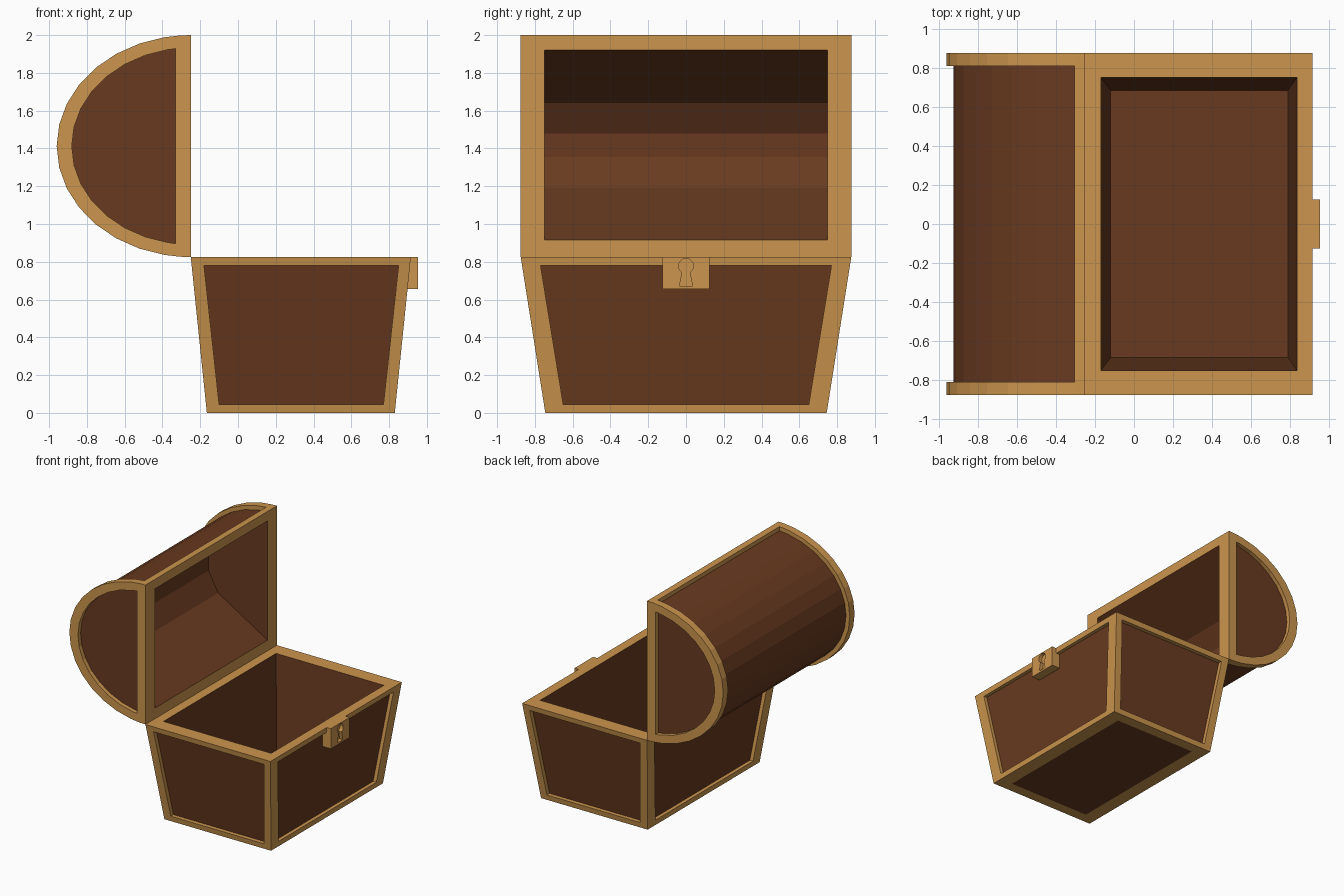
import bpy, bmesh, math
from mathutils import Vector

if "Cube" in bpy.data.objects:
    bpy.data.objects.remove(bpy.data.objects["Cube"])

GOLD, WOOD = 0, 1
mats = []
for name, col in (("gold_trim", (0.6, 0.3, 0.075, 1)), ("brown_wood", (0.14, 0.042, 0.014, 1))):
    m = bpy.data.materials.new(name)
    m.diffuse_color = col
    m.use_nodes = True
    m.node_tree.nodes["Principled BSDF"].inputs["Base Color"].default_value = m.diffuse_color
    mats.append(m)


class Builder:
    """Collects coloured faces, then welds them into one object."""
    def __init__(self):
        self.bm = bmesh.new()

    def face(self, pts, mat):
        f = self.bm.faces.new([self.bm.verts.new(p) for p in pts])
        f.material_index = mat

    def strip(self, a, b, mat, closed=False):
        n = len(a)
        for i in range(n if closed else n - 1):
            j = (i + 1) % n
            self.face([a[i], a[j], b[j], b[i]], mat)

    def framed(self, outer, inner, offset):
        """Gold frame with a recessed wooden panel."""
        off = Vector(offset)
        deep = [Vector(p) + off for p in inner]
        self.strip(outer, inner, GOLD, True)
        if off.length:
            self.strip(inner, deep, GOLD, True)
        self.face(deep, WOOD)

    def finish(self, name):
        bm = self.bm
        bmesh.ops.remove_doubles(bm, verts=bm.verts, dist=1e-4)
        bmesh.ops.recalc_face_normals(bm, faces=bm.faces)
        me = bpy.data.meshes.new(name)
        bm.to_mesh(me)
        bm.free()
        for m in mats:
            me.materials.append(m)
        ob = bpy.data.objects.new(name, me)
        bpy.context.collection.objects.link(ob)
        return ob


def rect(x0, x1, y, z):
    return [Vector(p) for p in ((x0, -y, z), (x1, -y, z), (x1, y, z), (x0, y, z))]


# Tapered chest body
H, REC = 0.825, 0.035
b = Builder()
bot, top = rect(-0.165, 0.83, 0.745, 0), rect(-0.25, 0.915, 0.875, H)
z0, z1 = 0.045, 0.78
for s in (-1, 1):
    # end panels
    yy = lambda z: s * (0.745 + 0.13 * z / H)
    k = (0, 1) if s < 0 else (3, 2)
    b.framed([bot[k[0]], bot[k[1]], top[k[1]], top[k[0]]],
             [(-0.10, yy(z0), z0), (0.77, yy(z0), z0), (0.85, yy(z1), z1), (-0.18, yy(z1), z1)],
             (0, -s * REC, 0))
    # front and back panels
    xx = lambda z: 0.3325 + s * (0.4975 + 0.085 * z / H)
    k = (0, 3) if s < 0 else (1, 2)
    b.framed([bot[k[0]], bot[k[1]], top[k[1]], top[k[0]]],
             [(xx(z0), -0.65, z0), (xx(z0), 0.65, z0), (xx(z1), 0.77, z1), (xx(z1), -0.77, z1)],
             (-s * 0.03, 0, 0))
# underside, rim and interior
b.framed(bot, rect(-0.05, 0.715, 0.655, 0), (0, 0, 0))
mouth, floor = rect(-0.17, 0.835, 0.75, H), rect(-0.12, 0.79, 0.685, 0.05)
b.strip(top, mouth, GOLD, True)
b.strip(mouth, floor, WOOD, True)
b.face(floor, WOOD)
b.finish("chest_body")

# Barrel lid, standing open
XF, ZC, YO, YB = -0.25, 1.4125, 0.875, 0.81
edge = math.asin(0.055 / 0.71)
angles = [0, edge] + [math.pi * i / 16 for i in range(1, 16)] + [math.pi - edge, math.pi]


def arc(rx, rz, xmax=XF):
    """Half ellipse in x and z, cut off at xmax."""
    m = math.asin((XF - xmax) / rx)
    lim = [min(max(a, m), math.pi - m) for a in angles]
    return [(XF - rx * math.sin(a), ZC + rz * math.cos(a)) for a in lim]


def at(prof, y):
    return [Vector((x, y, z)) for x, z in prof]


outer, barrel = arc(0.71, 0.5875), arc(0.675, 0.5525, -0.305)[1:-1]
dee = arc(0.63, 0.52, -0.33)
cavity = [(XF, 1.92), (-0.71, 1.64), (-0.80, 1.48), (-0.80, 1.355), (-0.71, 1.19), (XF, 0.915)]
lid = Builder()
for s in (-1, 1):
    lid.framed(at(outer, s * YO), at(dee, s * YO), (0, -s * REC, 0))
    lid.strip(at(outer, s * YO), at(outer, s * YB), GOLD)
    lid.strip(at(outer[1:-1], s * YB), at(barrel, s * YB), GOLD)
    lid.face(at(cavity, s * 0.75), WOOD)
# edge strips, barrel surface and cavity
for o, w in ((outer[:2], barrel[0]), (outer[:-3:-1], barrel[-1])):
    line = [o[0], o[1], w]
    lid.strip(at(line, -YB), at(line, YB), GOLD)
lid.strip(at(barrel, -YB), at(barrel, YB), WOOD)
lid.strip(at(cavity, -0.75), at(cavity, 0.75), WOOD)
# rim around the opening
rim = [Vector((XF, y, z)) for y, z in
       ((-YO, 0.825), (-YB, 0.825), (YB, 0.825), (YO, 0.825), (YO, 2.0), (YB, 2.0), (-YB, 2.0), (-YO, 2.0))]
hole = [Vector((XF, y, z)) for y, z in ((-0.75, 0.915), (0.75, 0.915), (0.75, 1.92), (-0.75, 1.92))]
lid.strip(rim, [hole[i] for i in (0, 0, 1, 1, 2, 2, 3, 3)], GOLD, True)
lid.finish("lid")


# Lock plate with a keyhole recess
def prism(name, outline, x0, x1):
    p = Builder()
    a, c = ([Vector((x, y, z)) for y, z in outline] for x in (x0, x1))
    p.strip(a, c, GOLD, True)
    p.face(a, GOLD)
    p.face(c, GOLD)
    return p.finish(name)


lock = prism("lock_plate", [(-0.125, 0.655), (0.125, 0.655), (0.125, H), (-0.125, H)], 0.875, 0.953)
ring = [math.radians(-60 + 300 * i / 10) for i in range(11)]
key = [(0.04 * math.cos(a), 0.778 + 0.04 * math.sin(a)) for a in ring]
cutter = prism("keyhole_cutter", key + [(-0.035, 0.672), (0.035, 0.672)], 0.923, 1.0)
cutter.hide_render = True
cutter.hide_viewport = True
mod = lock.modifiers.new("keyhole", 'BOOLEAN')
mod.operation = 'DIFFERENCE'
mod.solver = 'EXACT'
mod.object = cutter
